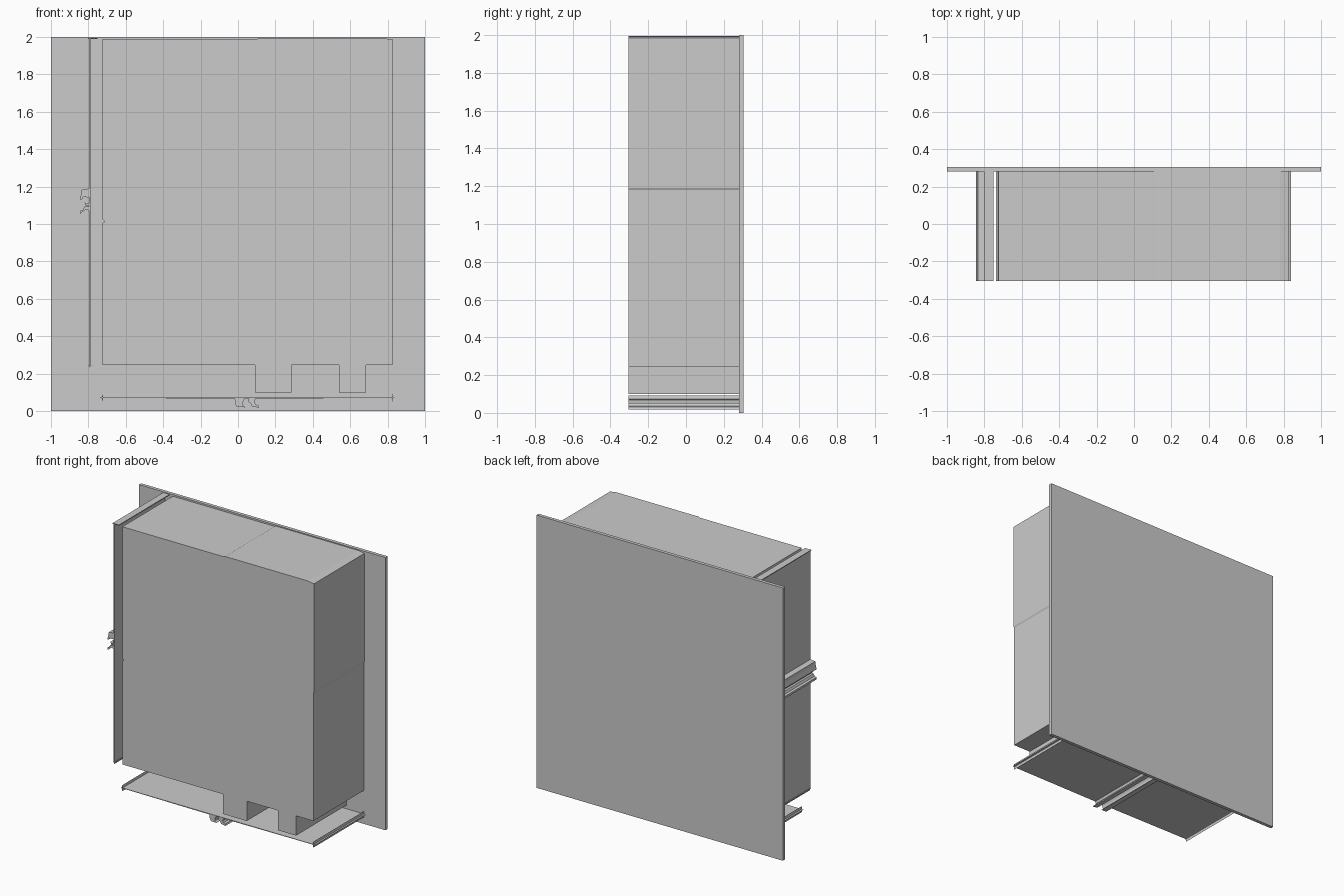
import bpy, bmesh

FRONT, SEAM, BACK = -0.305, 0.28, 0.305


def prism(name, profile, y0=FRONT, y1=SEAM):
    """Extrude an (x, z) outline along y into a closed solid."""
    bm = bmesh.new()
    face = bm.faces.new([bm.verts.new((x, y0, z)) for x, z in profile])
    ext = bmesh.ops.extrude_face_region(bm, geom=[face])
    verts = [g for g in ext["geom"] if isinstance(g, bmesh.types.BMVert)]
    bmesh.ops.translate(bm, verts=verts, vec=(0, y1 - y0, 0))
    bmesh.ops.recalc_face_normals(bm, faces=bm.faces)
    mesh = bpy.data.meshes.new(name)
    bm.to_mesh(mesh)
    bm.free()
    obj = bpy.data.objects.new(name, mesh)
    bpy.context.collection.objects.link(obj)
    return obj


def rect(x0, x1, z0, z1):
    return [(x0, z0), (x1, z0), (x1, z1), (x0, z1)]


def star(cx, cz, r=0.018, waist=0.003):
    """Thin four-pointed end marker."""
    return [(cx - r * 0.6, cz), (cx - waist, cz - waist), (cx, cz - r),
            (cx + waist, cz - waist), (cx + r * 0.6, cz),
            (cx + waist, cz + waist), (cx, cz + r), (cx - waist, cz + waist)]


# Back plate
prism("back_plate", rect(-1, 1, 0, 2), SEAM, BACK)

# Main block with two feet and a small nub on the left wall
prism("main_block", [
    (-0.725, 0.245), (0.09, 0.245), (0.09, 0.10), (0.285, 0.10),
    (0.285, 0.245), (0.54, 0.245), (0.54, 0.10), (0.685, 0.10),
    (0.685, 0.245), (0.825, 0.245), (0.825, 1.18), (0.83, 1.19),
    (0.83, 1.985), (0.78, 1.993), (0.11, 1.993), (0.10, 1.988),
    (-0.725, 1.988), (-0.725, 1.025), (-0.712, 1.013), (-0.725, 1.005)])

# Left upright strip with top flange and foot marker
prism("left_strip", rect(-0.796, -0.788, 0.245, 1.99))
prism("left_top_flange", rect(-0.803, -0.752, 1.988, 1.994))
prism("left_foot_marker", star(-0.792, 0.245, 0.016))

# Bottom strip, stepped thinner towards both ends, with end markers
prism("bottom_strip", [(-0.725, 0.07), (-0.1, 0.067), (0.15, 0.067),
                       (0.825, 0.07), (0.825, 0.073), (-0.725, 0.073)])
for side, x in (("left", -0.725), ("right", 0.825)):
    prism("bottom_marker_" + side, star(x, 0.071, 0.022))

# Small hooked clips on the left strip
prism("left_clip_upper", [
    (-0.79, 1.19), (-0.835, 1.185), (-0.838, 1.165), (-0.846, 1.13),
    (-0.834, 1.132), (-0.828, 1.145), (-0.80, 1.142), (-0.79, 1.15)])
prism("left_clip_middle", [
    (-0.79, 1.11), (-0.81, 1.108), (-0.822, 1.118), (-0.815, 1.1),
    (-0.79, 1.1)])
prism("left_clip_lower", [
    (-0.79, 1.095), (-0.822, 1.092), (-0.83, 1.075), (-0.845, 1.07),
    (-0.843, 1.053), (-0.832, 1.065), (-0.81, 1.078), (-0.79, 1.068)])

# Small hooked clips under the bottom strip
prism("bottom_clip_left", [
    (-0.018, 0.068), (-0.015, 0.035), (-0.005, 0.022), (0.038, 0.02),
    (0.025, 0.032), (0.027, 0.05), (0.037, 0.068)])
prism("bottom_clip_right", [
    (0.058, 0.068), (0.055, 0.05), (0.068, 0.04), (0.075, 0.024),
    (0.112, 0.018), (0.108, 0.03), (0.095, 0.036), (0.088, 0.05),
    (0.095, 0.068)])
